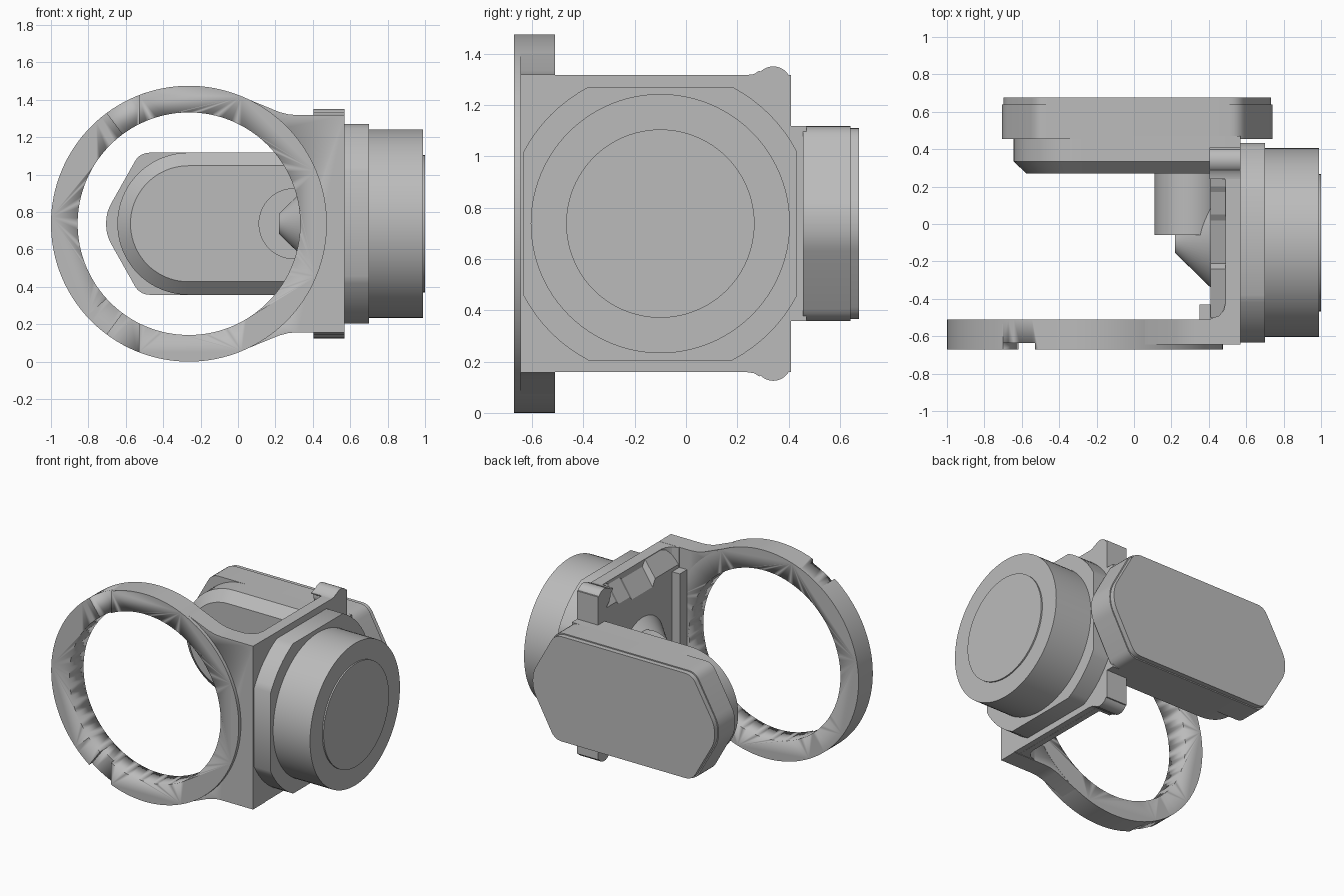
import bpy, bmesh, math
from mathutils import Vector

if "Cube" in bpy.data.objects:
    bpy.data.objects.remove(bpy.data.objects["Cube"], do_unlink=True)

ZC = 0.7375      # height of the shared centre line
grey = bpy.data.materials.new("plain_grey")
grey.use_nodes = True
COLOUR = (0.5, 0.5, 0.5, 1)
grey.diffuse_color = COLOUR
grey.node_tree.nodes["Principled BSDF"].inputs["Base Color"].default_value = COLOUR


def place(axis, t, p):
    u, v = p
    return {"x": (t, u, v), "y": (u, t, v), "z": (u, v, t)}[axis]


def loft(name, axis, layers, angle=30):
    """Skin matching outlines stacked along an axis, closed at both ends."""
    bm = bmesh.new()
    rings = [[bm.verts.new(place(axis, t, p)) for p in pts] for t, pts in layers]
    n = len(rings[0])
    for a, b in zip(rings, rings[1:]):
        for i in range(n):
            j = (i + 1) % n
            bm.faces.new((a[i], a[j], b[j], b[i]))
    bm.faces.new(rings[0])
    bm.faces.new(rings[-1])
    bmesh.ops.recalc_face_normals(bm, faces=bm.faces[:])
    me = bpy.data.meshes.new(name)
    bm.to_mesh(me)
    bm.free()
    ob = bpy.data.objects.new(name, me)
    bpy.context.collection.objects.link(ob)
    me.materials.append(grey)
    activate(ob)
    bpy.ops.object.shade_smooth_by_angle(angle=math.radians(angle))
    return ob


def activate(ob):
    bpy.ops.object.select_all(action="DESELECT")
    ob.select_set(True)
    bpy.context.view_layer.objects.active = ob


def prism(name, axis, a, b, pts):
    return loft(name, axis, [(a, pts), (b, pts)])


def circle(u, v, r, n=96):
    return [(u + r * math.cos(k * math.tau / n), v + r * math.sin(k * math.tau / n))
            for k in range(n)]


def rounded(pts, r, steps=5):
    out = []
    for i, p in enumerate(pts):
        p, q, s = Vector(p), Vector(pts[i - 1]), Vector(pts[(i + 1) % len(pts)])
        a, b = p + (q - p).normalized() * r, p + (s - p).normalized() * r
        for k in range(steps + 1):
            t = k / steps
            out.append(tuple(a * (1 - t) ** 2 + p * 2 * t * (1 - t) + b * t * t))
    return out


def flip(pts):
    """Mirror an outline about the centre height."""
    return [(u, 2 * ZC - v) for u, v in pts]


def cut(ob, cutter):
    mod = ob.modifiers.new("cut", "BOOLEAN")
    mod.operation, mod.solver, mod.object = "DIFFERENCE", "EXACT", cutter
    activate(ob)
    bpy.ops.object.modifier_apply(modifier=mod.name)
    bpy.data.objects.remove(cutter, do_unlink=True)


# Front ring with two shallow notches
RX = -0.2625
ring = prism("front_ring", "y", -0.67, -0.51, circle(RX, ZC, 0.7375, 128))
cut(ring, prism("ring_hole", "y", -1, 0, circle(RX, ZC, 0.595, 128)))
notch = [(-0.53, 1.1), (-0.53, 1.6), (-0.8, 1.6), (-0.8, 1.463)]
for outline in (notch, flip(notch)):
    cut(ring, prism("notch_cutter", "y", -0.8, -0.637, outline))

# Flange running tangentially from the ring to the side wall
upper = [(0.02, 1.417), (0.22, 1.335), (0.27, 1.322), (0.32, 1.318), (0.57, 1.318)]
flange = prism("ring_flange", "y", -0.645, -0.511, upper + flip(upper)[::-1])
cut(flange, prism("flange_hole", "y", -1, 0, circle(RX, ZC, 0.596, 128)))

# Side wall with a thick rear pillar and a filleted front corner
wall = [(0.57, -0.644), (0.57, 0.41), (0.405, 0.41), (0.405, 0.31), (0.44, 0.3),
        (0.475, 0.275), (0.49, 0.23), (0.49, -0.42), (0.48, -0.46),
        (0.455, -0.49), (0.41, -0.505), (0.41, -0.644)]
prism("side_wall", "z", 0.16, 1.317, wall)
prism("corner_rib", "z", 0.3, 2 * ZC - 0.3,
      [(0.35, -0.52), (0.5, -0.52), (0.5, -0.43), (0.35, -0.43)])

# Rounded lugs at the top and bottom of the rear pillar
lug_fillet = [(0.24, 1.31), (0.24, 1.317), (0.265, 1.32), (0.285, 1.333),
              (0.34, 1.3), (0.34, 1.25)]
lug = circle(0.34, 1.28, 0.07, 48)
for side, mirror in (("upper", lambda p: p), ("lower", flip)):
    prism(side + "_lug", "x", 0.405, 0.57, mirror(lug))
    prism(side + "_lug_fillet", "x", 0.405, 0.57, mirror(lug_fillet))


# Inner pad of the wall, with scalloped sloping edges
def pad_section(d):
    top = [(0.53, 1.316), (0.492 + d, 1.316), (0.41, 1.2 - 2 * d)]
    return top + flip(top)[::-1]


scallops = [(0.31, 0), (0.2, 0), (0.17, 0.012), (0.05, 0.012), (0.02, 0.025),
            (-0.21, 0.025), (-0.24, 0), (-0.5, 0)]
loft("wall_pad", "y", [(y, pad_section(d)) for y, d in scallops], 20)

# Outer housing: a disc clipped to a square, then the drum and its cap
YC = -0.1
HALF, R = 0.533, 0.602
lo = math.acos(HALF / R)
arc = [lo + k * (math.pi / 2 - 2 * lo) / 8 for k in range(9)]
housing = [(YC + R * math.cos(a + q * math.pi / 2), ZC + R * math.sin(a + q * math.pi / 2))
           for q in range(4) for a in arc]
prism("housing_base", "x", 0.56, 0.7, housing)
prism("drum", "x", 0.69, 0.99, circle(YC, ZC, 0.505))
prism("drum_cap", "x", 0.98, 1.0, circle(YC, ZC, 0.367))

# Inner cone on the drum axis, and the round post crossing it
loft("inner_cone", "x", [(0.22, circle(YC, ZC, 0.055, 64)),
                         (0.42, circle(YC, ZC, 0.25, 64))])
prism("post", "y", -0.06, 0.29, circle(0.3, ZC, 0.19, 64))


# Rear arm: half-round bar with a chamfered front
def bar(inset):
    r = 0.38 - inset
    curve = [(-0.265 + r * math.cos(a), ZC + r * math.sin(a))
             for a in (math.pi * (0.5 + k / 40) for k in range(41))]
    return curve + [(0.569, ZC - r), (0.569, ZC + r)]


loft("rear_arm", "y", [(0.27, bar(0.07)), (0.335, bar(0)), (0.47, bar(0))])

# Rear plate with pointed ends and a slightly smaller back cover
half = [(-0.705, ZC + 0.06), (-0.525, ZC + 0.38), (0.565, ZC + 0.38), (0.74, ZC + 0.06)]
plate = rounded(half + flip(half)[::-1], 0.055)
cover = [(0.0175 + (u - 0.0175) * 0.99, ZC + (v - ZC) * 0.98) for u, v in plate]
prism("rear_plate", "y", 0.455, 0.64, plate)
prism("rear_cover", "y", 0.63, 0.675, cover)
